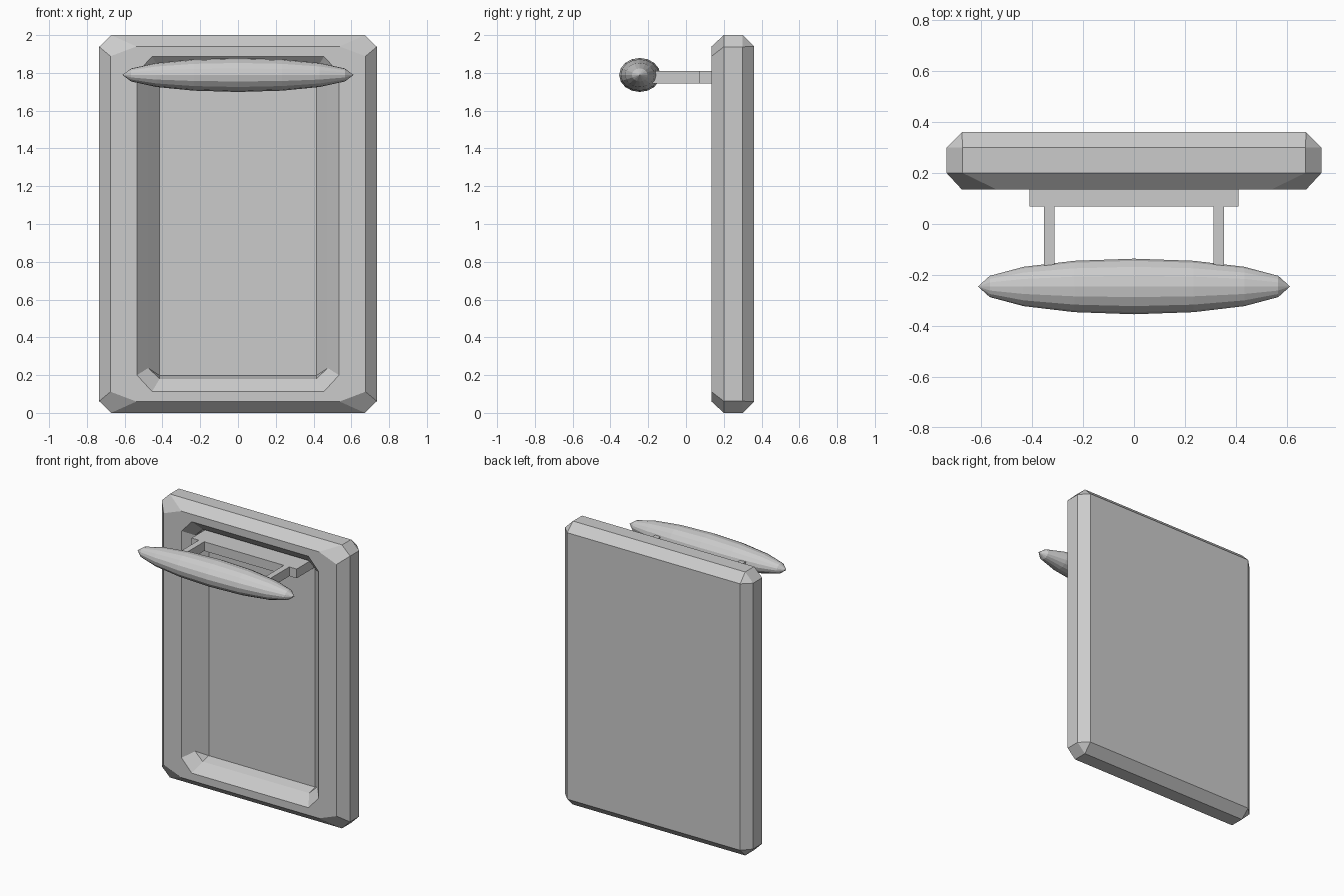
import bpy, bmesh, math
from mathutils import Matrix

if "Cube" in bpy.data.objects:
    bpy.data.objects.remove(bpy.data.objects["Cube"])


def finish(bm, name):
    bmesh.ops.recalc_face_normals(bm, faces=bm.faces)
    mesh = bpy.data.meshes.new(name)
    bm.to_mesh(mesh)
    bm.free()
    obj = bpy.data.objects.new(name, mesh)
    bpy.context.collection.objects.link(obj)
    return obj


def octagon(bm, y, x_side, z_side, x_end, z_end):
    # half sizes around z = 1: upright sides, then top and bottom edges
    pts = [(x_side, -z_side), (x_side, z_side), (x_end, z_end), (-x_end, z_end),
           (-x_side, z_side), (-x_side, -z_side), (-x_end, -z_end), (x_end, -z_end)]
    return [bm.verts.new((x, y, 1 + z)) for x, z in pts]


def box(name, x0, x1, y0, y1, z0, z1):
    bm = bmesh.new()
    m = Matrix.Translation(((x0 + x1) / 2, (y0 + y1) / 2, (z0 + z1) / 2)) @ \
        Matrix.Diagonal((x1 - x0, y1 - y0, z1 - z0, 1))
    bmesh.ops.create_cube(bm, size=1, matrix=m)
    return finish(bm, name)


# Framed panel: loops from the flat back, round the rim, into the recess
loops = [
    (0.36, 0.675, 0.94, 0.675, 0.94),
    (0.30, 0.735, 0.938, 0.672, 1.0),
    (0.20, 0.735, 0.938, 0.672, 1.0),
    (0.135, 0.675, 0.888, 0.538, 0.94),
    (0.135, 0.535, 0.80, 0.455, 0.887),
    (0.20, 0.475, 0.762, 0.415, 0.82),
    (0.267, 0.415, 0.803, 0.415, 0.803),
]
bm = bmesh.new()
rings = [octagon(bm, *l) for l in loops]
for a, b in zip(rings, rings[1:]):
    for i in range(8):
        j = (i + 1) % 8
        bm.faces.new((a[i], a[j], b[j], b[i]))
bm.faces.new(rings[0])
bm.faces.new(rings[-1])
bmesh.ops.remove_doubles(bm, verts=bm.verts, dist=0.0005)
finish(bm, "framed_panel")

# Lamp bracket: mounting bar and two arms
box("mounting_bar", -0.41, 0.41, 0.068, 0.267, 1.745, 1.81)
for side, name in ((-1, "left_arm"), (1, "right_arm")):
    c = side * 0.332
    box(name, c - 0.021, c + 0.021, -0.19, 0.068, 1.745, 1.81)

# Lamp: stretched sphere lying along x
bm = bmesh.new()
m = Matrix.Translation((0, -0.245, 1.789)) @ Matrix.Diagonal((0.612, 0.109, 0.09, 1)) @ \
    Matrix.Rotation(math.pi / 2, 4, 'Y')
bmesh.ops.create_uvsphere(bm, u_segments=16, v_segments=8, radius=1, matrix=m)
finish(bm, "lamp")
